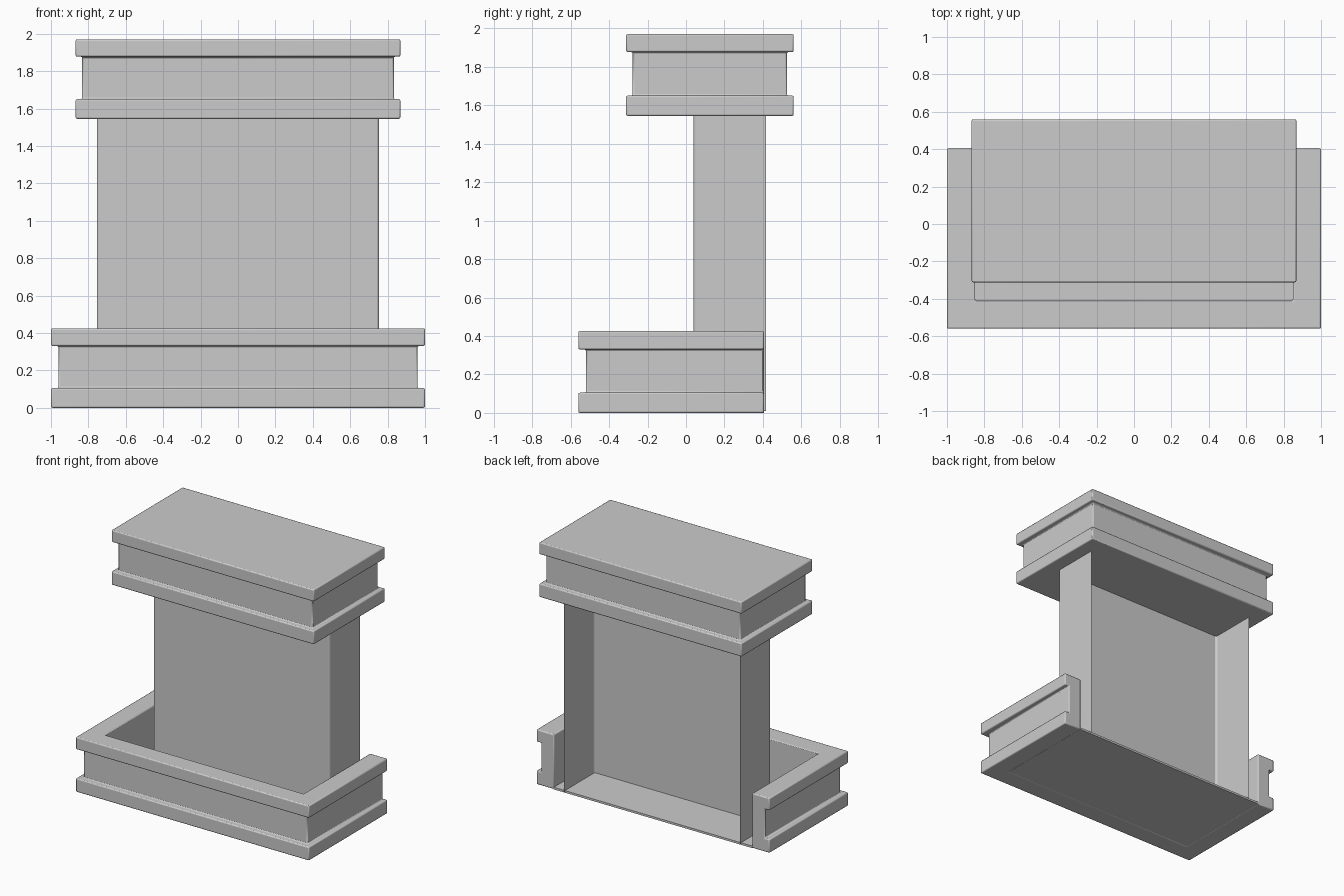
import bpy, bmesh, math

if "Cube" in bpy.data.objects:
    bpy.data.objects.remove(bpy.data.objects["Cube"])


def finish(name, bm, bevel=0.008):
    bmesh.ops.recalc_face_normals(bm, faces=bm.faces)
    me = bpy.data.meshes.new(name)
    bm.to_mesh(me)
    bm.free()
    ob = bpy.data.objects.new(name, me)
    bpy.context.collection.objects.link(ob)
    bpy.ops.object.select_all(action='DESELECT')
    bpy.context.view_layer.objects.active = ob
    ob.select_set(True)
    bpy.ops.object.shade_smooth_by_angle(angle=math.radians(50))
    if bevel:
        mod = ob.modifiers.new("soft_edges", 'BEVEL')
        mod.width = bevel
        mod.segments = 2
        mod.limit_method = 'ANGLE'
    return ob


def moulding(name, profile, half_x, front, back, closed):
    """Sweep an (inset, z) profile around a rectangle, or a U open at the back."""
    bm = bmesh.new()
    rings = []
    for sx, at_back in ((-1, True), (-1, False), (1, False), (1, True)):
        ring = []
        for d, z in profile:
            y = (back - (d if closed else 0)) if at_back else front + d
            ring.append(bm.verts.new((sx * (half_x - d), y, z)))
        rings.append(ring)
    n = len(profile)
    for i in range(4 if closed else 3):
        a, b = rings[i], rings[(i + 1) % 4]
        for j in range(n - 1 if closed else n):
            k = (j + 1) % n
            bm.faces.new((a[j], b[j], b[k], a[k]))
    if closed:      # flat top and bottom
        bm.faces.new([r[0] for r in rings])
        bm.faces.new([r[-1] for r in rings])
    else:           # end faces of the U
        bm.faces.new(rings[0])
        bm.faces.new(rings[3])
    return finish(name, bm)


# Base: banded U-shaped wall, open at the back
base = [(0, 0), (0, 0.105), (0.04, 0.105), (0.04, 0.33),
        (0, 0.33), (0, 0.425), (0.15, 0.425), (0.15, 0)]
moulding("base_wall", base, 1.0, -0.56, 0.405, False)

# Thin floor inside the base
bm = bmesh.new()
bmesh.ops.create_cube(bm, size=1)
for v in bm.verts:
    v.co = (v.co.x * 1.71, -0.0025 + v.co.y * 0.815, 0.008 + v.co.z * 0.016)
finish("base_floor", bm, 0)

# Shaft: thin three-sided panel, open at the back
bm = bmesh.new()
path = [(-0.755, 0.415), (-0.755, 0.04), (0.755, 0.04), (0.755, 0.415)]
cols = [[bm.verts.new((x, y, z)) for z in (0.01, 1.55)] for x, y in path]
for a, b in zip(cols, cols[1:]):
    bm.faces.new((a[0], b[0], b[1], a[1]))
finish("shaft_panel", bm, 0.012)

# Capital: solid banded block
cap = [(0, 1.545), (0, 1.65), (0.035, 1.65), (0.035, 1.877), (0, 1.877), (0, 1.97)]
moulding("capital", cap, 0.868, -0.312, 0.56, True)
